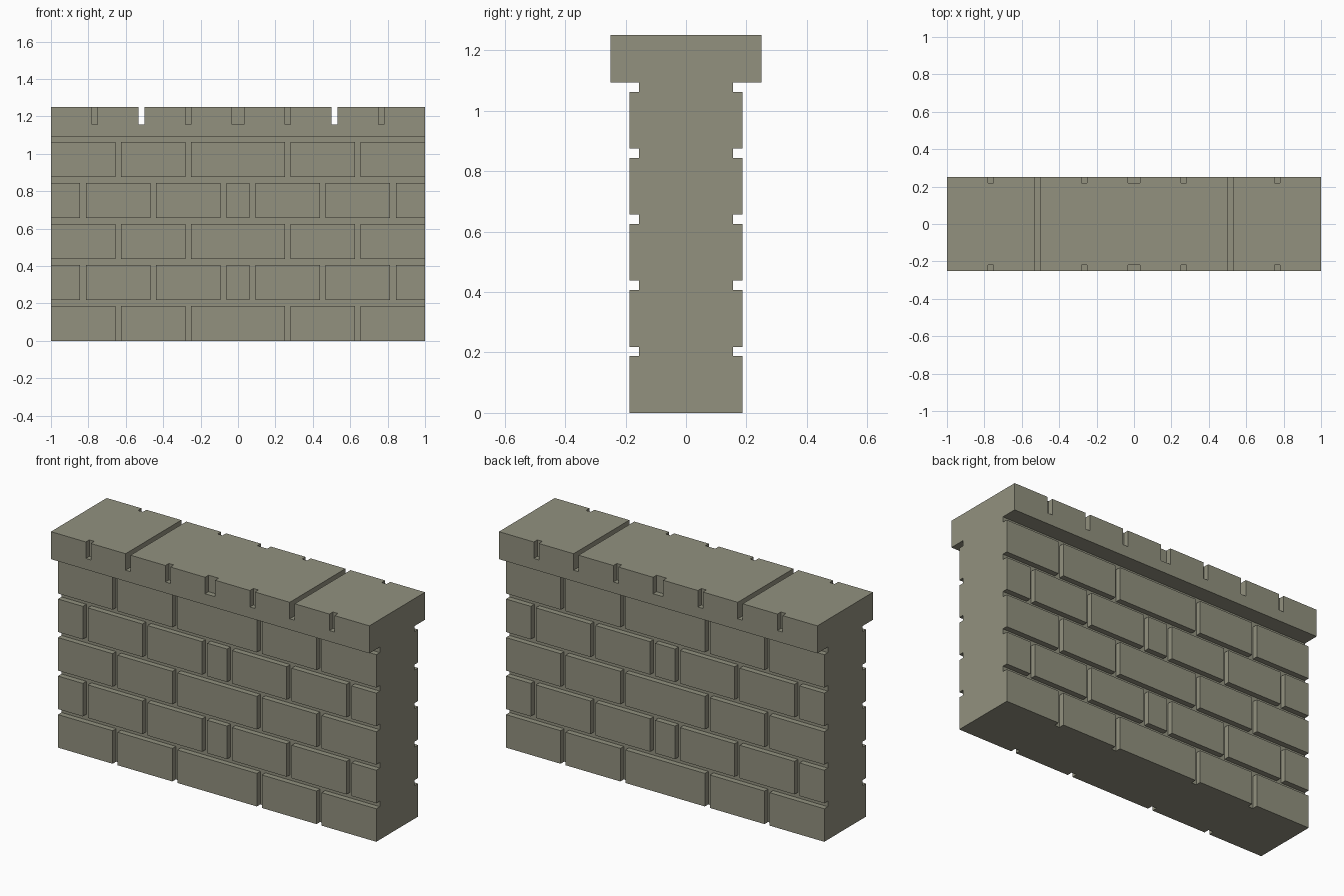
import bpy
import bmesh

if "Cube" in bpy.data.objects:
    bpy.data.objects.remove(bpy.data.objects["Cube"])

U = 1 / 32            # joint width; every size is a multiple of it
HALF_WALL = 6 * U     # brick face
HALF_CORE = 5 * U     # bottom of the joints
HALF_CAP = 8 * U
COURSE = 6 * U
COURSES = 5
WALL_TOP = COURSES * (COURSE + U)
CAP_TOP = WALL_TOP + 5 * U

stone = bpy.data.materials.new("grey stone")
stone.use_nodes = True
COLOUR = (0.287, 0.283, 0.212, 1)
stone.diffuse_color = COLOUR
bsdf = stone.node_tree.nodes["Principled BSDF"]
bsdf.inputs["Base Color"].default_value = COLOUR
bsdf.inputs["Roughness"].default_value = 0.9


def make_object(name, bm):
    bmesh.ops.recalc_face_normals(bm, faces=bm.faces)
    mesh = bpy.data.meshes.new(name)
    bm.to_mesh(mesh)
    bm.free()
    mesh.materials.append(stone)
    ob = bpy.data.objects.new(name, mesh)
    bpy.context.collection.objects.link(ob)
    return ob


def extrude_along_x(name, profile):
    """Extrude a (y, z) outline over the full length of the wall."""
    bm = bmesh.new()
    face = bm.faces.new([bm.verts.new((-1, y, z)) for y, z in profile])
    new = bmesh.ops.extrude_face_region(bm, geom=[face])["geom"]
    verts = [g for g in new if isinstance(g, bmesh.types.BMVert)]
    bmesh.ops.translate(bm, vec=(2, 0, 0), verts=verts)
    return make_object(name, bm)


def carve(target, boxes):
    """Cut a list of (x0, x1, y0, y1, z0, z1) boxes out of the target."""
    bm = bmesh.new()
    for x0, x1, y0, y1, z0, z1 in boxes:
        for v in bmesh.ops.create_cube(bm, size=1)["verts"]:
            v.co = (x1 if v.co.x > 0 else x0,
                    y1 if v.co.y > 0 else y0,
                    z1 if v.co.z > 0 else z0)
    cutter = make_object("joint_cutter", bm)
    cutter.hide_render = True
    mod = target.modifiers.new("joints", 'BOOLEAN')
    mod.operation = 'DIFFERENCE'
    mod.solver = 'EXACT'
    mod.object = cutter
    bpy.context.view_layer.objects.active = target
    bpy.ops.object.modifier_apply(modifier=mod.name)
    bpy.data.objects.remove(cutter)


def both_sides(x0, x1, inner, outer, z0, z1):
    """A cut on the front and on the back."""
    return [(x0, x1, -outer, -inner, z0, z1), (x0, x1, inner, outer, z0, z1)]


# Wall: side profile with a horizontal joint above each course
side = []
for i in range(COURSES):
    z = i * (COURSE + U)
    side += [(HALF_WALL, z), (HALF_WALL, z + COURSE),
             (HALF_CORE, z + COURSE), (HALF_CORE, z + COURSE + U)]
wall = extrude_along_x("brick_wall", side + [(-y, z) for y, z in reversed(side)])

# Vertical joints, alternating between two brick patterns
cuts = []
for i in range(COURSES):
    z = i * (COURSE + U)
    for start in ((8, 20) if i % 2 == 0 else (2, 14, 26)):
        for x0 in (start * U, -(start + 1) * U):
            cuts += both_sides(x0, x0 + U, HALF_CORE, HALF_WALL + U,
                               z - U / 2, z + COURSE + U / 2)
carve(wall, cuts)

# Cap: overhanging slab with two slots right across and short edge notches
cap = extrude_along_x("cap", [(-HALF_CAP, WALL_TOP), (HALF_CAP, WALL_TOP),
                              (HALF_CAP, CAP_TOP), (-HALF_CAP, CAP_TOP)])
low, high = CAP_TOP - 3 * U, CAP_TOP + U
cuts = both_sides(-U, U, HALF_CAP - U, HALF_CAP + U, low, high)
for start in (8, 24):
    for x0 in (start * U, -(start + 1) * U):
        cuts += both_sides(x0, x0 + U, HALF_CAP - U, HALF_CAP + U, low, high)
for x0 in (16 * U, -17 * U):
    cuts.append((x0, x0 + U, -HALF_CAP - U, HALF_CAP + U, low, high))
carve(cap, cuts)
